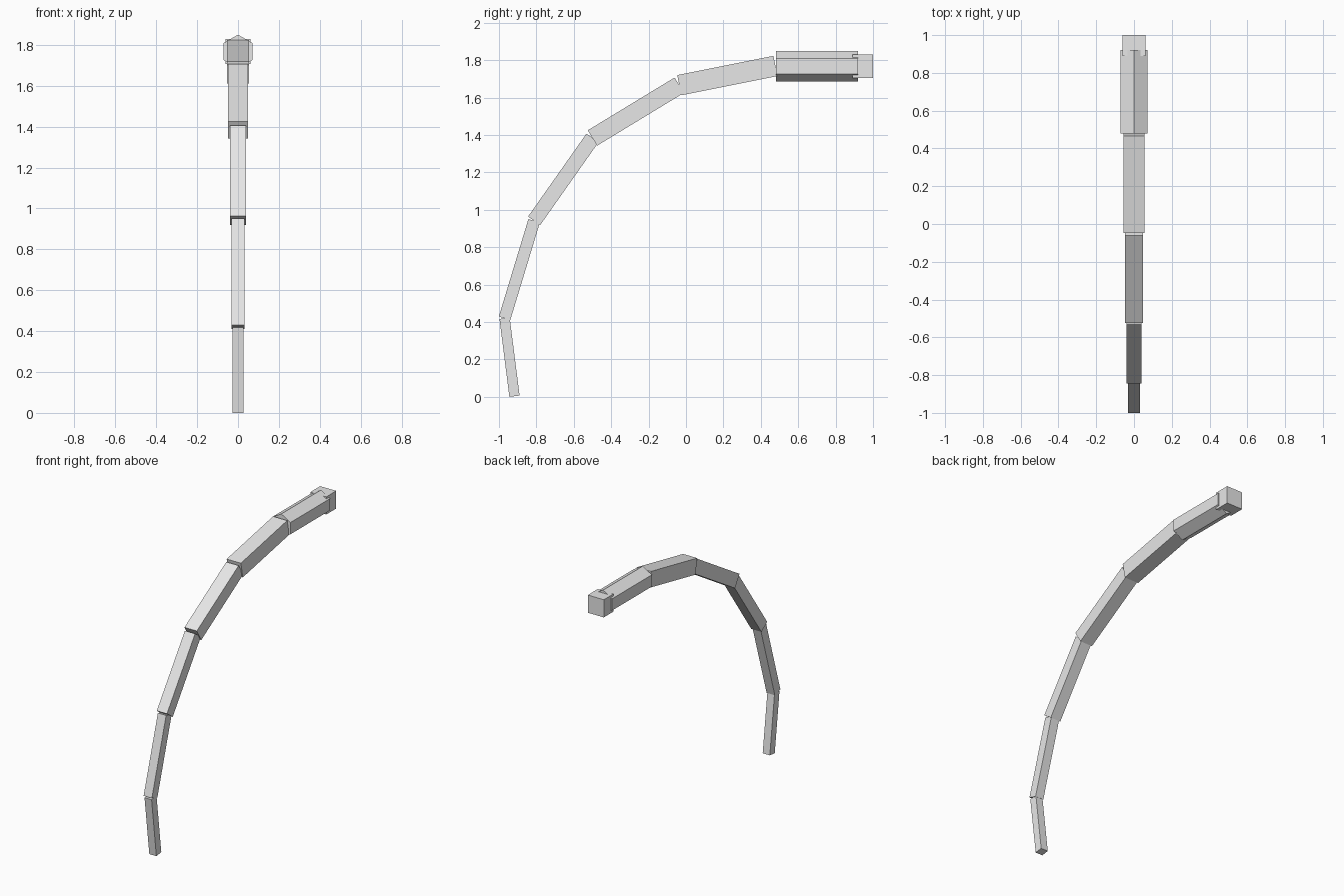
import bpy, math
from mathutils import Matrix, Vector

if "Cube" in bpy.data.objects:
    bpy.data.objects.remove(bpy.data.objects["Cube"])

grey = bpy.data.materials.new("light_grey")
grey.diffuse_color = (0.8, 0.8, 0.8, 1)
grey.use_nodes = True
grey.node_tree.nodes["Principled BSDF"].inputs["Base Color"].default_value = grey.diffuse_color


def finish(name):
    ob = bpy.context.object
    ob.name = name
    ob.data.materials.append(grey)
    return ob


def box(name, size, matrix):
    bpy.ops.mesh.primitive_cube_add(size=1)
    ob = finish(name)
    ob.data.transform(matrix @ Matrix.Diagonal((*size, 1)))
    return ob


# Curved arm: square bars running between joints, thicker towards the head
joints = [(-0.917, 0.0035), (-0.97, 0.42), (-0.812, 0.941),
          (-0.50, 1.384), (-0.036, 1.666), (0.478, 1.769)]
widths = [0.055, 0.064, 0.079, 0.096, 0.11]
for i, w in enumerate(widths):
    a, b = (Vector((0, *joints[k])) for k in (i, i + 1))
    d = b - a
    tilt = Matrix.Rotation(math.atan2(-d.y, d.z), 4, 'X')
    box(f"arm_segment_{i + 1}", (w, w, d.length),
        Matrix.Translation((a + b) / 2) @ tilt)

# Six-sided head barrel, ridge up, lying along y
bpy.ops.mesh.primitive_cylinder_add(vertices=6, radius=0.0825, depth=0.44)
barrel = finish("head_barrel")
barrel.data.transform(Matrix.Translation((0, 0.70, 1.7675))
                      @ Matrix.Rotation(math.pi / 2, 4, 'X'))

# Block at the end of the head
box("end_block", (0.124, 0.11, 0.124), Matrix.Translation((0, 0.945, 1.7675)))
